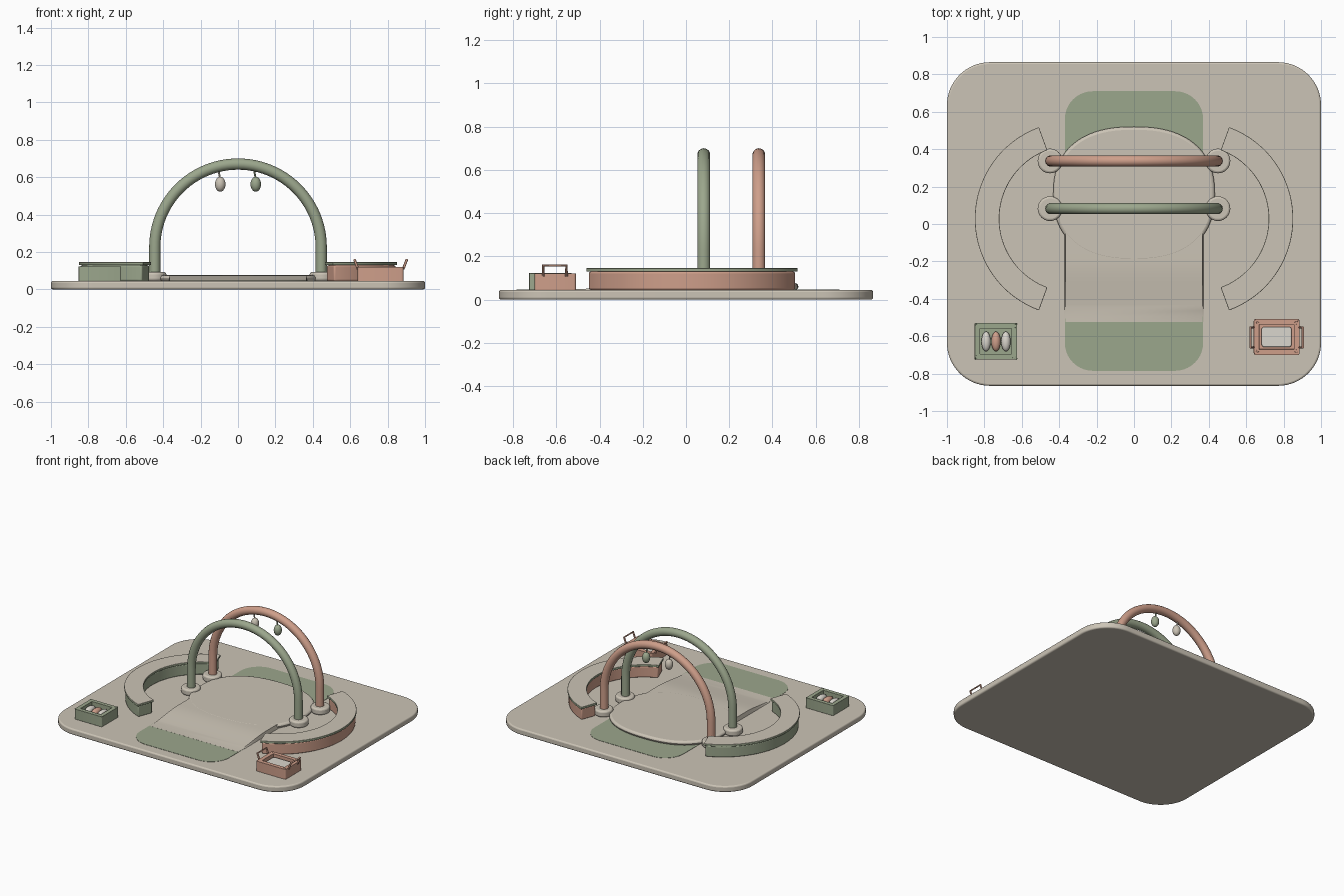
import bpy, bmesh
from math import sin, cos, pi, radians, copysign
from mathutils import Vector

old = bpy.data.objects.get("Cube")
if old:
    bpy.data.objects.remove(old, do_unlink=True)


def material(name, rgb):
    m = bpy.data.materials.new(name)
    m.use_nodes = True
    m.diffuse_color = (*rgb, 1)
    m.node_tree.nodes["Principled BSDF"].inputs["Base Color"].default_value = (*rgb, 1)
    return m


CREAM = material("warm cream", (0.60, 0.55, 0.465))
SAGE = material("sage green", (0.33, 0.385, 0.265))
CORAL = material("soft coral", (0.62, 0.345, 0.255))
PALE = material("pale ivory", (0.70, 0.67, 0.61))
FLOOR = 0.045


def finish(obj, mats, bevel=0.0, segments=3):
    for m in mats:
        obj.data.materials.append(m)
    if bevel:
        mod = obj.modifiers.new("soft edge", 'BEVEL')
        mod.width, mod.segments = bevel, segments
        mod.limit_method, mod.angle_limit = 'ANGLE', radians(50)
    bpy.ops.object.select_all(action='DESELECT')
    obj.select_set(True)
    bpy.context.view_layer.objects.active = obj
    bpy.ops.object.shade_smooth_by_angle(angle=radians(40))
    return obj


def slab(name, outline, z0, z1, mats, bevel=0.0, wall=0.0, depth=0.0, side_slot=0):
    """Extruded outline; a wall width hollows it from the top."""
    bm = bmesh.new()
    base = bm.faces.new([bm.verts.new((x, y, z0)) for x, y in outline])
    new = bmesh.ops.extrude_face_region(bm, geom=[base])["geom"]
    top = next(g for g in new if isinstance(g, bmesh.types.BMFace))
    for v in top.verts:
        v.co.z = z1
    bmesh.ops.recalc_face_normals(bm, faces=bm.faces)
    if wall:
        bmesh.ops.inset_region(bm, faces=[top], thickness=wall)
        well = bmesh.ops.extrude_face_region(bm, geom=[top])["geom"]
        bmesh.ops.delete(bm, geom=[top], context='FACES_ONLY')
        for v in (g for g in well if isinstance(g, bmesh.types.BMVert)):
            v.co.z -= depth
    for f in bm.faces:
        f.normal_update()
        if abs(f.normal.z) < 0.5:
            f.material_index = side_slot
    me = bpy.data.meshes.new(name)
    bm.to_mesh(me)
    bm.free()
    obj = bpy.data.objects.new(name, me)
    bpy.context.collection.objects.link(obj)
    return finish(obj, mats, bevel)


def rounded(x0, x1, y0, y1, r, n=10):
    pts = []
    for k, (cx, cy) in enumerate(((x1 - r, y1 - r), (x0 + r, y1 - r),
                                  (x0 + r, y0 + r), (x1 - r, y0 + r))):
        for i in range(n + 1):
            a = (k + i / n) * pi / 2
            pts.append((cx + r * cos(a), cy + r * sin(a)))
    return pts


def arc_band(side, r0, r1, half, n=40):
    """Outline of a curved bench that bulges towards the given side."""
    angles = [radians(-half + 2 * half * i / n) for i in range(n + 1)]
    ring = [(r1, a) for a in angles] + [(r0, a) for a in reversed(angles)]
    return [(side * (0.33 + r * cos(a)), 0.028 + r * sin(a)) for r, a in ring]


def tube(name, pts, radius, mat, resolution=5):
    cu = bpy.data.curves.new(name, 'CURVE')
    cu.dimensions = '3D'
    cu.bevel_depth, cu.bevel_resolution = radius, resolution
    cu.use_fill_caps = True
    sp = cu.splines.new('POLY')
    sp.points.add(len(pts) - 1)
    for p, co in zip(sp.points, pts):
        p.co = (*co, 1)
    obj = bpy.data.objects.new(name, cu)
    bpy.context.collection.objects.link(obj)
    bpy.ops.object.select_all(action='DESELECT')
    obj.select_set(True)
    bpy.context.view_layer.objects.active = obj
    bpy.ops.object.convert(target='MESH')
    obj = bpy.context.object
    obj.data.materials.clear()
    return finish(obj, [mat])


def egg(name, loc, size, mat):
    bpy.ops.mesh.primitive_uv_sphere_add(segments=24, ring_count=14, radius=1, location=loc)
    obj = bpy.context.object
    obj.name = name
    for v in obj.data.vertices:
        v.co = Vector(a * b for a, b in zip(v.co, size))
    return finish(obj, [mat])


# Floor mat and its painted centre strip
slab("floor_mat", rounded(-1, 1, -0.865, 0.865, 0.23, 16), 0, FLOOR, [CREAM], 0.01)
slab("centre_strip", rounded(-0.37, 0.37, -0.785, 0.71, 0.15), FLOOR - 0.002, FLOOR + 0.002, [SAGE])

# Raised oval platform
oval = []
for i in range(72):
    a = 2 * pi * i / 72
    c, s = cos(a), sin(a)
    oval.append((0.432 * copysign(abs(c) ** (2 / 2.4), c),
                 0.16 + 0.36 * copysign(abs(s) ** (2 / 2.4), s)))
slab("oval_platform", oval, FLOOR - 0.002, 0.076, [CREAM], 0.022)

# Ramp easing from the mat up to the platform
bm = bmesh.new()
rows = []
for i in range(17):
    t = i / 16
    y, z = -0.525 + 0.5 * t, FLOOR + 0.0025 + 0.028 * min(1, 1.5 * t) ** 2 * (3 - 2 * min(1, 1.5 * t))
    rows.append([bm.verts.new(p) for p in ((-0.372, y, FLOOR), (-0.365, y, z),
                                           (0.365, y, z), (0.372, y, FLOOR))])
for a, b in zip(rows, rows[1:]):
    for k in range(4):
        j = (k + 1) % 4
        bm.faces.new((a[k], a[j], b[j], b[k]))
bm.faces.new(rows[0])
bm.faces.new(rows[-1])
bmesh.ops.recalc_face_normals(bm, faces=bm.faces)
mesh = bpy.data.meshes.new("ramp")
bm.to_mesh(mesh)
bm.free()
ramp = bpy.data.objects.new("ramp", mesh)
bpy.context.collection.objects.link(ramp)
finish(ramp, [CREAM])

# Curved benches with thin overhanging tops
for side, label, mat in ((-1, "right", SAGE), (1, "left", CORAL)):
    slab(label + "_bench_body", arc_band(side, 0.398, 0.513, 69), FLOOR, 0.129, [mat], 0.008)
    slab(label + "_bench_top", arc_band(side, 0.39, 0.521, 70), 0.129, 0.146,
         [CREAM, SAGE], 0.003, side_slot=1)

# Arches and their round feet
for label, y, mat in (("front", 0.082, SAGE), ("rear", 0.337, CORAL)):
    path = [(0.445, y, FLOOR)]
    path += [(0.445 * cos(pi * i / 48), y, 0.225 + 0.445 * sin(pi * i / 48)) for i in range(49)]
    path.append((-0.445, y, FLOOR))
    tube(label + "_arch", path, 0.03, mat)
    for side, word in ((-1, "right"), (1, "left")):
        ring = [(side * 0.449 + 0.066 * cos(pi * i / 16), y + 0.066 * sin(pi * i / 16))
                for i in range(32)]
        slab(f"{label}_{word}_foot", ring, FLOOR, 0.092, [CREAM], 0.012)

# Toys hanging from the rear arch
for side, word, mat in ((-1, "right", CREAM), (1, "left", SAGE)):
    x = side * 0.095
    tube(word + "_toy_cord", [(x + side * 0.012 * (1 if side < 0 else -1), 0.337, 0.65),
                              (x, 0.337, 0.59)], 0.005, mat, 2)
    egg(word + "_hanging_toy", (x, 0.337, 0.562), (0.028, 0.028, 0.04), mat)

# Open tray with three eggs
slab("egg_tray", rounded(-0.852, -0.625, -0.725, -0.53, 0.006, 3), FLOOR, 0.122,
     [SAGE], 0.004, wall=0.03, depth=0.05)
for k, mat in ((-1, PALE), (0, CORAL), (1, PALE)):
    egg("tray_egg", (-0.738 + 0.053 * k, -0.628, 0.095), (0.025, 0.053, 0.025), mat)

# Handled basket with a padded lining
slab("basket", rounded(0.64, 0.885, -0.7, -0.508, 0.012, 4), FLOOR, 0.12,
     [CORAL], 0.005, wall=0.03, depth=0.045)
slab("basket_lining", rounded(0.682, 0.843, -0.658, -0.55, 0.015, 4), 0.07, 0.106, [PALE], 0.006)
for end, lean, word in ((0.642, -1, "right"), (0.883, 1, "left")):
    foot, tip = (end, 0.108), (end + lean * 0.019, 0.158)
    tube(word + "_basket_handle",
         [(foot[0], -0.66, foot[1]), (tip[0], -0.66, tip[1]),
          (tip[0], -0.553, tip[1]), (foot[0], -0.553, foot[1])], 0.007, CORAL, 2)
